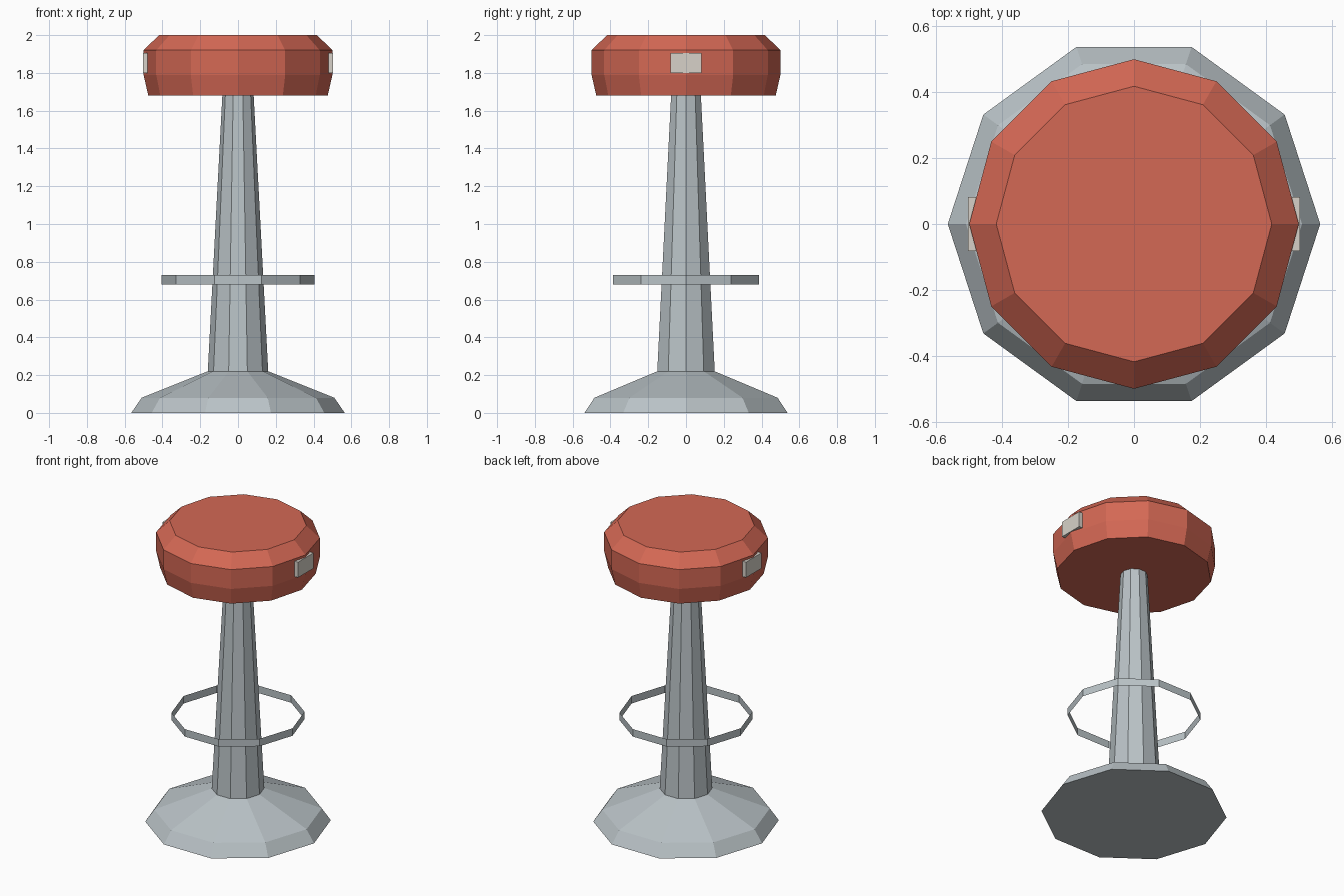
import bpy, bmesh, math

if "Cube" in bpy.data.objects:
    bpy.data.objects.remove(bpy.data.objects["Cube"])


def material(name, rgb):
    m = bpy.data.materials.new(name)
    m.diffuse_color = (*rgb, 1.0)
    m.use_nodes = True
    m.node_tree.nodes["Principled BSDF"].inputs["Base Color"].default_value = m.diffuse_color
    return m


RED = material("red_vinyl", (0.658, 0.138, 0.089))
STEEL = material("brushed_steel", (0.491, 0.546, 0.571))
CREAM = material("cream_plate", (0.68, 0.64, 0.58))


def finish(name, bm, mat):
    mesh = bpy.data.meshes.new(name)
    bm.to_mesh(mesh)
    bm.free()
    mesh.materials.append(mat)
    obj = bpy.data.objects.new(name, mesh)
    bpy.context.collection.objects.link(obj)
    return obj


def lathe(name, profile, sides, mat, bottom=False, top=False):
    """Flat-sided turned part; profile is (radius, height) from bottom to top."""
    bm = bmesh.new()
    rings = []
    for r, z in profile:
        angles = [2 * math.pi * i / sides for i in range(sides)]
        rings.append([bm.verts.new((r * math.cos(a), r * math.sin(a), z)) for a in angles])
    for low, high in zip(rings, rings[1:]):
        for i in range(sides):
            j = (i + 1) % sides
            bm.faces.new((low[i], low[j], high[j], high[i]))
    if bottom:
        bm.faces.new(rings[0][::-1])
    if top:
        bm.faces.new(rings[-1])
    return finish(name, bm, mat)


# Flared foot and tapered column
lathe("base", [(0.565, 0), (0.51, 0.08), (0.16, 0.22)], 10, STEEL, bottom=True)
lathe("post", [(0.16, 0.22), (0.083, 1.68)], 10, STEEL)

# Thin band foot rest
lathe("foot_ring", [(0.405, 0.68), (0.405, 0.73)], 10, STEEL)

# Padded seat with bevelled top
lathe("seat", [(0.475, 1.68), (0.5, 1.79), (0.5, 1.92), (0.418, 2.0)], 12, RED,
      bottom=True, top=True)

# Small plates on both sides of the seat
for side, label in ((-1, "left"), (1, "right")):
    bm = bmesh.new()
    bmesh.ops.create_cube(bm, size=1)
    bmesh.ops.scale(bm, vec=(0.025, 0.164, 0.104), verts=bm.verts)
    bmesh.ops.translate(bm, vec=(side * 0.4915, 0, 1.852), verts=bm.verts)
    finish(label + "_seat_plate", bm, CREAM)
